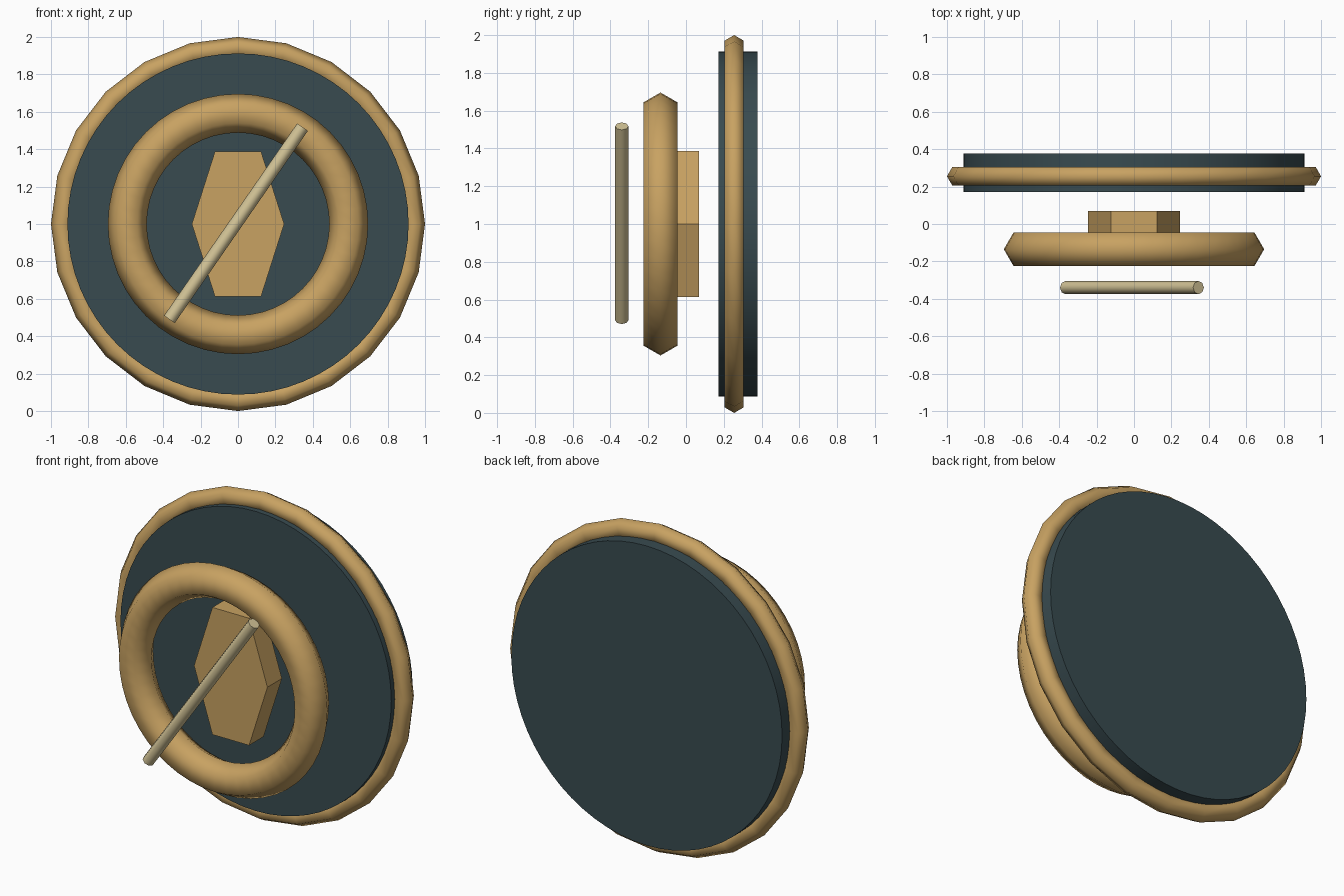
import bpy
import math

if "Cube" in bpy.data.objects:
    bpy.data.objects.remove(bpy.data.objects["Cube"])


def material(name, rgb):
    m = bpy.data.materials.new(name)
    m.diffuse_color = (*rgb, 1.0)
    m.use_nodes = True
    m.node_tree.nodes["Principled BSDF"].inputs["Base Color"].default_value = m.diffuse_color
    return m


GOLD = material("warm gold", (0.578, 0.361, 0.122))
PALE = material("pale brass", (0.645, 0.546, 0.305))
SLATE = material("dark slate", (0.040, 0.070, 0.080))
QUARTER = math.pi / 2


def finish(name, mat):
    ob = bpy.context.object
    ob.name = name
    ob.data.materials.append(mat)
    return ob


def ring(name, y, major, minor, segments):
    """Smooth ring with a six-sided cross-section, facing the front."""
    bpy.ops.mesh.primitive_torus_add(
        major_radius=major, minor_radius=minor,
        major_segments=segments, minor_segments=6,
        location=(0, y, 1), rotation=(QUARTER, 0, 0))
    bpy.ops.object.shade_smooth()
    return finish(name, GOLD)


def cylinder(name, mat, sides, radius, depth, location, rotation):
    bpy.ops.mesh.primitive_cylinder_add(
        vertices=sides, radius=radius, depth=depth,
        location=location, rotation=rotation)
    return finish(name, mat)


# Back disc and its faceted rim
cylinder("back_disc", SLATE, 64, 0.912, 0.206, (0, 0.275, 1), (QUARTER, 0, 0))
bpy.ops.object.shade_smooth_by_angle(angle=math.radians(40))
ring("outer_rim", 0.255, 0.942, 0.058, 24)

# Floating front ring
ring("front_ring", -0.135, 0.592, 0.104, 48)

# Elongated six-sided plate in the middle
plate = cylinder("centre_plate", GOLD, 6, 1.0, 0.14, (0, 0, 1),
                 (QUARTER, QUARTER, 0))
plate.scale = (0.447, 0.247, 1)

# Slanted rod in front of everything
cylinder("slanted_rod", PALE, 8, 0.035, 1.25, (-0.011, -0.34, 1.004),
         (0, math.radians(34.7), 0))
bpy.ops.object.shade_smooth_by_angle(angle=math.radians(50))
